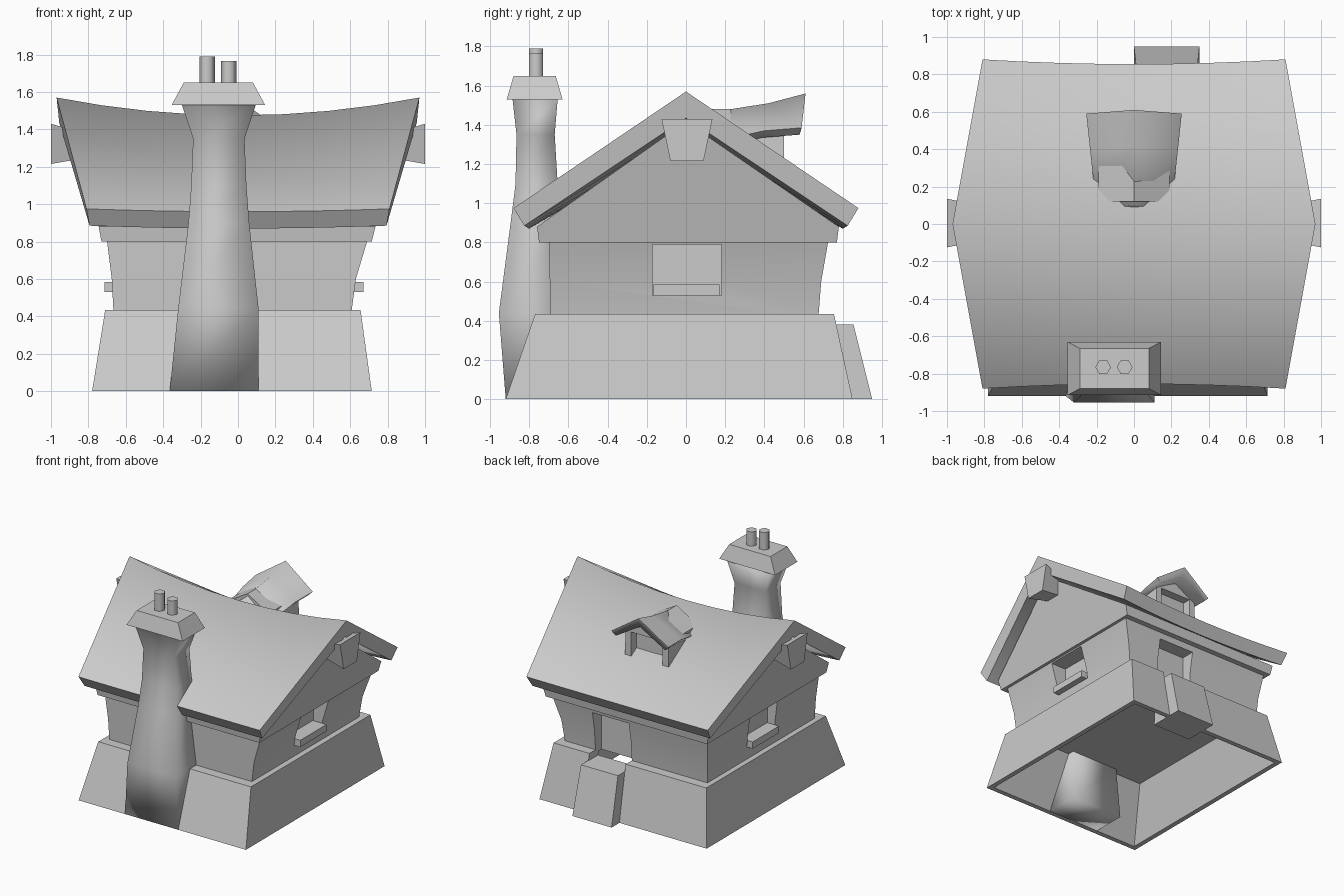
import bpy, bmesh, math

if "Cube" in bpy.data.objects:
    bpy.data.objects.remove(bpy.data.objects["Cube"], do_unlink=True)

GREY = (0.6, 0.6, 0.6, 1)
plaster = bpy.data.materials.new("plain grey")
plaster.use_nodes = True
plaster.diffuse_color = GREY
plaster.node_tree.nodes["Principled BSDF"].inputs["Base Color"].default_value = GREY


def finish(name, bm, smooth=35):
    bmesh.ops.recalc_face_normals(bm, faces=bm.faces)
    me = bpy.data.meshes.new(name)
    bm.to_mesh(me)
    bm.free()
    me.materials.append(plaster)
    ob = bpy.data.objects.new(name, me)
    bpy.context.collection.objects.link(ob)
    shade(ob, smooth)
    return ob


def shade(ob, angle):
    bpy.ops.object.select_all(action='DESELECT')
    ob.select_set(True)
    bpy.context.view_layer.objects.active = ob
    bpy.ops.object.shade_smooth_by_angle(angle=math.radians(angle))


def rect(x0, x1, y0, y1, z):
    return [(x0, y0, z), (x1, y0, z), (x1, y1, z), (x0, y1, z)]


def loft(name, rings, cap=True, loop=False, smooth=35):
    """Join rings of equal length into a skin."""
    bm = bmesh.new()
    vs = [[bm.verts.new(p) for p in r] for r in rings]
    n = len(vs[0])
    pairs = list(zip(vs, vs[1:])) + ([(vs[-1], vs[0])] if loop else [])
    for a, b in pairs:
        for i in range(n):
            j = (i + 1) % n
            bm.faces.new((a[i], a[j], b[j], b[i]))
    if cap and not loop:
        bm.faces.new(vs[0])
        bm.faces.new(vs[-1])
    return finish(name, bm, smooth)


def box(name, x0, x1, y0, y1, z0, z1):
    return loft(name, [rect(x0, x1, y0, y1, z0), rect(x0, x1, y0, y1, z1)])


def cut(target, *ranges):
    """Carve a box-shaped recess and discard the cutter."""
    cutter = box("cutter", *ranges)
    cutter.hide_render = True
    mod = target.modifiers.new("recess", 'BOOLEAN')
    mod.operation = 'DIFFERENCE'
    mod.solver = 'EXACT'
    mod.object = cutter
    bpy.ops.object.select_all(action='DESELECT')
    bpy.context.view_layer.objects.active = target
    target.select_set(True)
    bpy.ops.object.modifier_apply(modifier=mod.name)
    bpy.data.objects.remove(cutter, do_unlink=True)
    shade(target, 35)


# Sloping hollow foundation
foundation = loft("foundation", [
    rect(-.78, .715, -.92, .85, 0),
    rect(-.71, .655, -.77, .755, .435),
    rect(-.6, .55, -.64, .62, .435),
    rect(-.74, .675, -.88, .81, 0)], loop=True)

# House walls with a ledge under the eaves and a gable on each end
walls = loft("walls", [
    rect(-.665, .605, -.69, .675, .41),
    rect(-.675, .63, -.695, .69, .6),
    rect(-.7, .69, -.7, .725, .8),
    rect(-.73, .715, -.75, .77, .8),
    rect(-.745, .735, -.76, .78, .88),
    rect(-.865, .865, -.01, .01, 1.41)])

# Door and side window recesses
DOOR = (0.01, .335, .6, .95, .38, .75)
cut(foundation, *DOOR)
cut(walls, *DOOR)
cut(walls, .55, .85, -.17, .18, .53, .79)
cut(walls, -.85, -.61, -.17, .18, .53, .79)
box("left_window_sill", .54, .672, -.165, .17, .53, .585)
box("right_window_sill", -.715, -.6, -.165, .17, .53, .585)

# Door step
loft("door_step", [rect(.0, .35, .66, .95, 0), rect(.01, .34, .66, .855, .38)])


# Saddle-backed main roof
def roof_section(t):
    s = t * t
    ridge, eave = .97 * t, .81 * t
    ey, ez, rz = .855 + .025 * s, .96 + .015 * s, 1.475 + .095 * s
    return [(eave, -ey, ez), (ridge, 0, rz), (eave, ey, ez),
            (eave * .98, ey - .055, ez - .09), (ridge * .985, 0, rz - .135),
            (eave * .98, .055 - ey, ez - .09)]


STEPS = 8
loft("main_roof", [roof_section(2 * i / STEPS - 1) for i in range(STEPS + 1)], smooth=75)

# Flared ridge beam ends
for side, name in ((1, "left"), (-1, "right")):
    def beam(x, top, bottom, w):
        return [(x * side, y, z) for y, z in
                ((-w + .005, top), (w + .005, top), (w * .65 + .005, bottom), (-w * .65 + .005, bottom))]
    loft(name + "_beam_end", [beam(.8, 1.37, 1.25, .09), beam(1.0, 1.43, 1.215, .13)])


# Dormer roof swelling out of the back slope
def dormer_section(y, w, top, eave):
    return [(-w, y, eave), (0, y + .02, top), (w, y, eave),
            (w - .035, y - .01, eave - .035), (0, y, top - .075), (.035 - w, y - .01, eave - .035)]


loft("dormer_roof", [
    dormer_section(.08, .2, 1.46, 1.3),
    dormer_section(.4, .235, 1.51, 1.37),
    dormer_section(.59, .255, 1.56, 1.385)], smooth=75)


# Dormer walls with an open window
def dormer_wall(y):
    return [(-.2, y, 1.05), (.2, y, 1.05), (.19, y, 1.37), (0, y, 1.48), (-.19, y, 1.37)]


dormer = loft("dormer_walls", [dormer_wall(.12), dormer_wall(.5)])
cut(dormer, -.14, .14, .43, .6, 1.16, 1.37)

# Bent chimney stack: x range, y range, height
STACK = [(-.365, .11, -.92, -.6, 0), (-.32, .11, -.955, -.6, .44),
         (-.265, .06, -.895, -.62, .9), (-.25, .045, -.87, -.655, 1.1),
         (-.24, .035, -.865, -.67, 1.35), (-.3, .095, -.885, -.655, 1.53)]
loft("chimney_stack", [rect(*s) for s in STACK], smooth=95)
loft("chimney_cap", [rect(-.355, .145, -.915, -.63, 1.53),
                     rect(-.29, .08, -.88, -.665, 1.65)])

# Six-sided chimney pots
for name, x, top in (("tall_pot", -.165, 1.79), ("short_pot", -.05, 1.765)):
    hexagon = [(x + .042 * math.cos(k * math.pi / 3), -.765 + .042 * math.sin(k * math.pi / 3))
               for k in range(6)]
    loft(name, [[(px, py, z) for px, py in hexagon] for z in (1.62, top)], smooth=65)
